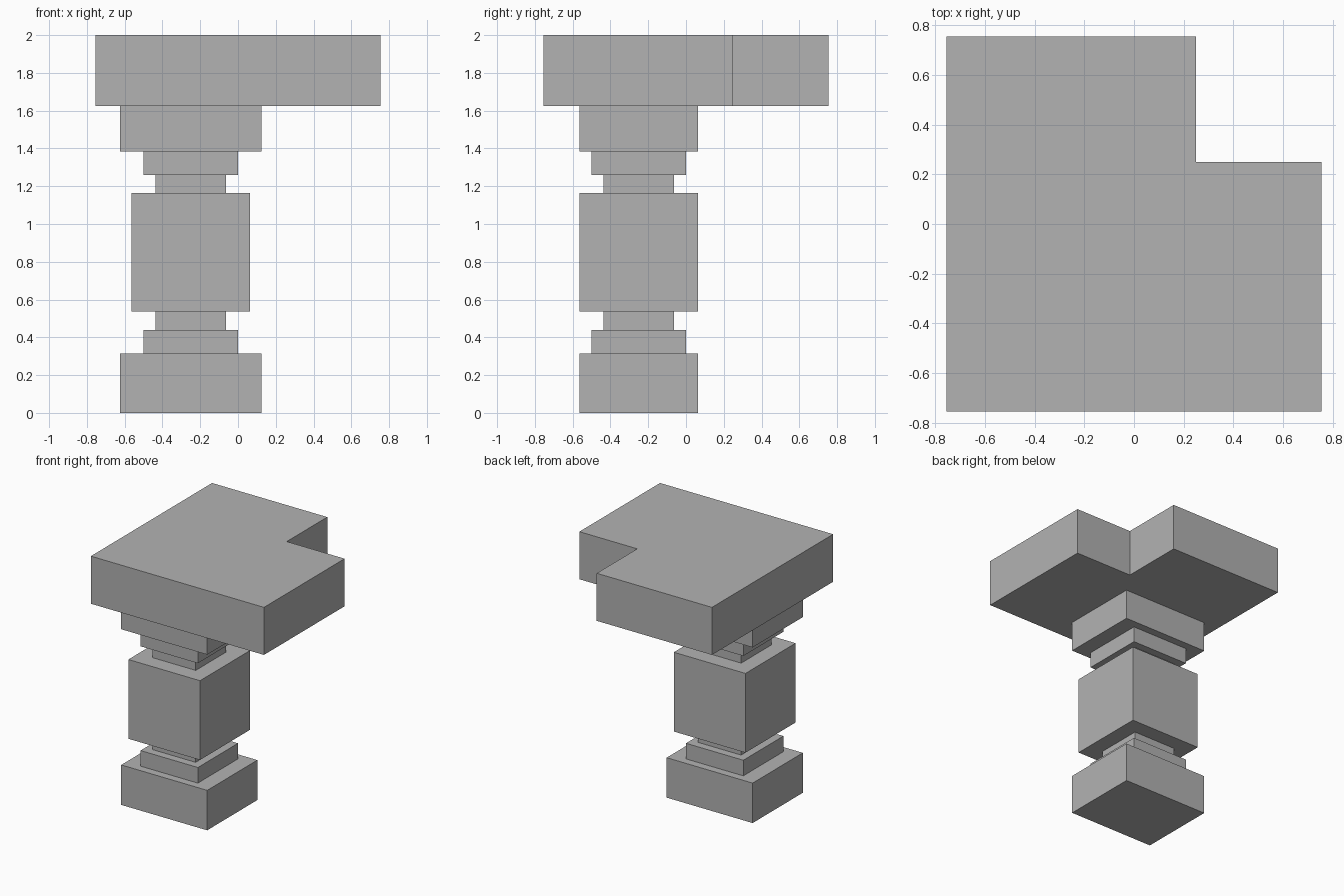
import bpy
import bmesh

if "Cube" in bpy.data.objects:
    bpy.data.objects.remove(bpy.data.objects["Cube"], do_unlink=True)

# Single stone grey material
stone = bpy.data.materials.new("stone grey")
stone.use_nodes = True
GREY = (0.448, 0.448, 0.448, 1.0)
stone.diffuse_color = GREY
stone.node_tree.nodes["Principled BSDF"].inputs["Base Color"].default_value = GREY


def prism(name, outline, z0, z1):
    """Extrude a counter-clockwise outline from z0 up to z1."""
    bm = bmesh.new()
    face = bm.faces.new([bm.verts.new((x, y, z0)) for x, y in outline])
    top = bmesh.ops.extrude_face_region(bm, geom=[face])["geom"]
    verts = [g for g in top if isinstance(g, bmesh.types.BMVert)]
    bmesh.ops.translate(bm, verts=verts, vec=(0, 0, z1 - z0))
    bmesh.ops.recalc_face_normals(bm, faces=bm.faces[:])
    mesh = bpy.data.meshes.new(name)
    bm.to_mesh(mesh)
    bm.free()
    mesh.materials.append(stone)
    obj = bpy.data.objects.new(name, mesh)
    bpy.context.collection.objects.link(obj)
    return obj


def block(name, width, depth, z0, z1, cx=-0.25, cy=-0.25):
    """Rectangular block centred on the column axis."""
    w, d = width / 2, depth / 2
    return prism(name, [(cx - w, cy - d), (cx + w, cy - d),
                        (cx + w, cy + d), (cx - w, cy + d)], z0, z1)


# Stacked column: name, width, depth, bottom, top
for part in [
    ("base_plinth", 0.75, 0.625, 0.0, 0.315),
    ("lower_step", 0.5, 0.5, 0.315, 0.438),
    ("lower_neck", 0.375, 0.375, 0.438, 0.538),
    ("column_body", 0.625, 0.625, 0.538, 1.163),
    ("upper_neck", 0.375, 0.375, 1.163, 1.26),
    ("upper_step", 0.5, 0.5, 1.26, 1.385),
    ("capital", 0.75, 0.625, 1.385, 1.625),
]:
    block(*part)

# L-shaped top slab with the back left corner notched out
prism("top_slab", [(-0.755, -0.755), (0.755, -0.755), (0.755, 0.25),
                   (0.25, 0.25), (0.25, 0.755), (-0.755, 0.755)], 1.625, 2.0)
